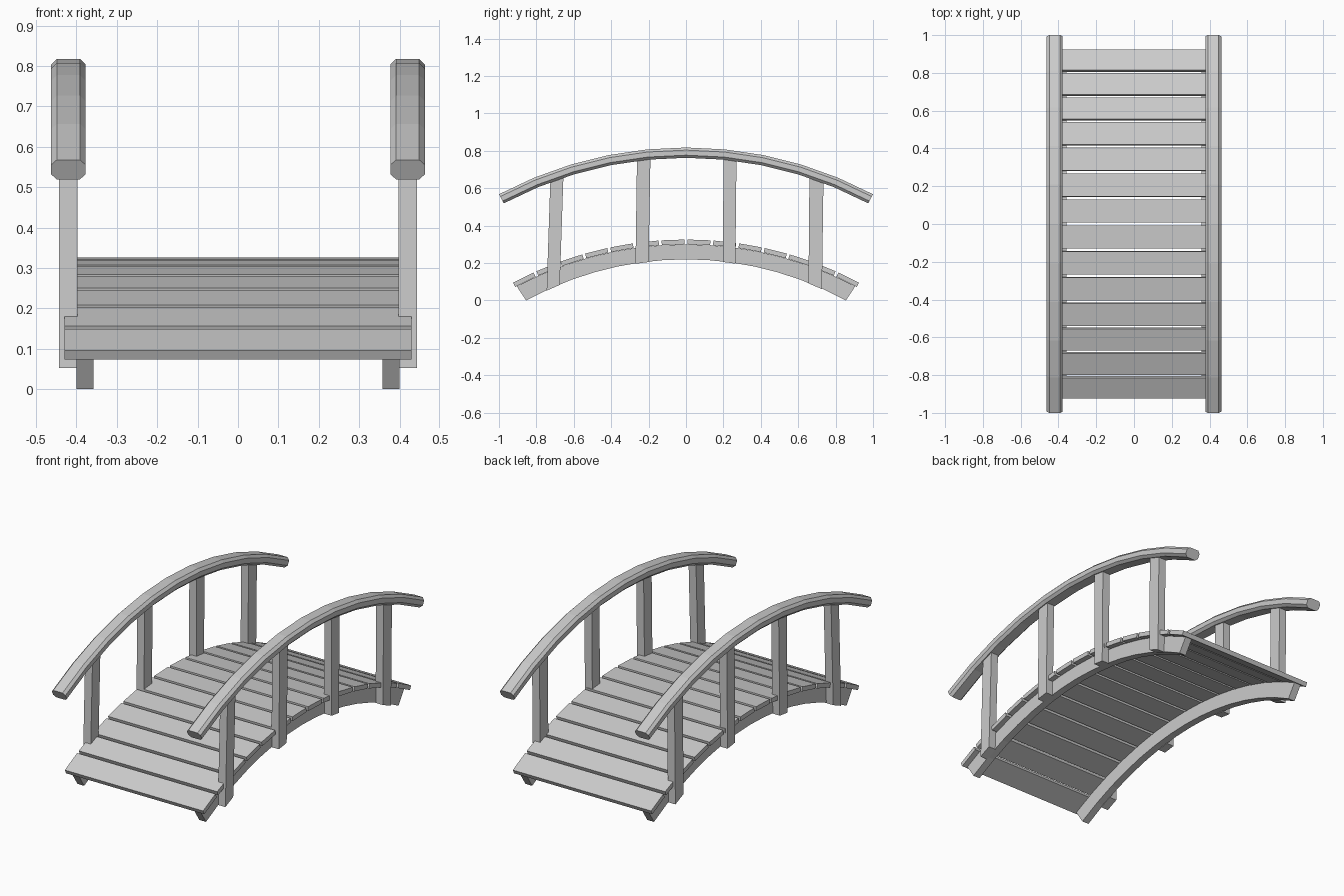
import bpy, bmesh
from math import sin, cos, asin, sqrt, radians
from mathutils import Matrix, Vector

if "Cube" in bpy.data.objects:
    bpy.data.objects.remove(bpy.data.objects["Cube"])


def loft(name, rings):
    """Closed solid through a list of matching cross-sections."""
    bm = bmesh.new()
    loops = [[bm.verts.new(p) for p in r] for r in rings]
    n = len(loops[0])
    for a, b in zip(loops, loops[1:]):
        for i in range(n):
            j = (i + 1) % n
            bm.faces.new((a[i], a[j], b[j], b[i]))
    bm.faces.new(loops[0])
    bm.faces.new(loops[-1])
    bmesh.ops.recalc_face_normals(bm, faces=bm.faces)
    me = bpy.data.meshes.new(name)
    bm.to_mesh(me)
    bm.free()
    ob = bpy.data.objects.new(name, me)
    bpy.context.collection.objects.link(ob)
    return ob


def arc_z(y, top, radius):
    return top - radius + sqrt(radius * radius - y * y)


BEAM_TOP, BEAM_TOP_R = 0.30, 1.9445
BEAM_LOW, BEAM_LOW_R = 0.22, 1.771
RAIL_TOP, RAIL_R = 0.818, 2.125

# handrail section: chamfered rectangle (x offset, depth below the top arc)
W, H, C = 0.0425, 0.055, 0.014
section = [(-W + C, 0), (W - C, 0), (W, C), (W, H - C),
           (W - C, H), (C - W, H), (-W, H - C), (-W, C)]

# posts: bottom start/end y, top start/end y
posts = [(-.745, -.675, -.725, -.655), (-.27, -.20, -.262, -.19),
         (.198, .264, .20, .27), (.655, .727, .66, .735)]

for side, s in (("right", 1), ("left", -1)):
    # arched beam under the deck
    rings = []
    n = 14
    for i in range(n + 1):
        t = 2 * i / n - 1
        yt, yb = 0.905 * t, 0.855 * t
        zt = arc_z(yt, BEAM_TOP, BEAM_TOP_R)
        zb = arc_z(yb, BEAM_LOW, BEAM_LOW_R)
        rings.append([(s * .358, yb, zb), (s * .40, yb, zb),
                      (s * .40, yt, zt), (s * .358, yt, zt)])
    loft(side + "_beam", rings)

    # arched handrail
    rings = []
    end = asin(1 / RAIL_R)
    for i in range(11):
        a = end * (i / 5 - 1)
        rings.append([(s * .42 + x, (RAIL_R - d) * sin(a),
                       RAIL_TOP - RAIL_R + (RAIL_R - d) * cos(a))
                      for x, d in section])
    loft(side + "_handrail", rings)

    # posts, cut to follow the beam below and the rail above
    for k, (b0, b1, t0, t1) in enumerate(posts):
        ring = [(b0, arc_z(b0, BEAM_LOW, BEAM_LOW_R) - .003),
                (b1, arc_z(b1, BEAM_LOW, BEAM_LOW_R) - .003),
                (t1, arc_z(t1, RAIL_TOP, RAIL_R) - .04),
                (t0, arc_z(t0, RAIL_TOP, RAIL_R) - .04)]
        loft(f"{side}_post_{k + 1}",
             [[(s * x, y, z) for y, z in ring] for x in (.397, .443)])

# deck planks fanned along the arch
PLANK_R = BEAM_TOP_R + 0.0125
for k in range(14):
    a = radians(4.03) * (k - 6.5)
    ring = [(-.061, -.0125), (.061, -.0125), (.061, .0125), (-.061, .0125)]
    ob = loft(f"plank_{k + 1}",
              [[(x, y, z) for y, z in ring] for x in (-.43, .43)])
    ob.data.transform(
        Matrix.Translation(Vector((0, PLANK_R * sin(a),
                                   BEAM_TOP - BEAM_TOP_R + PLANK_R * cos(a))))
        @ Matrix.Rotation(-a, 4, 'X'))
